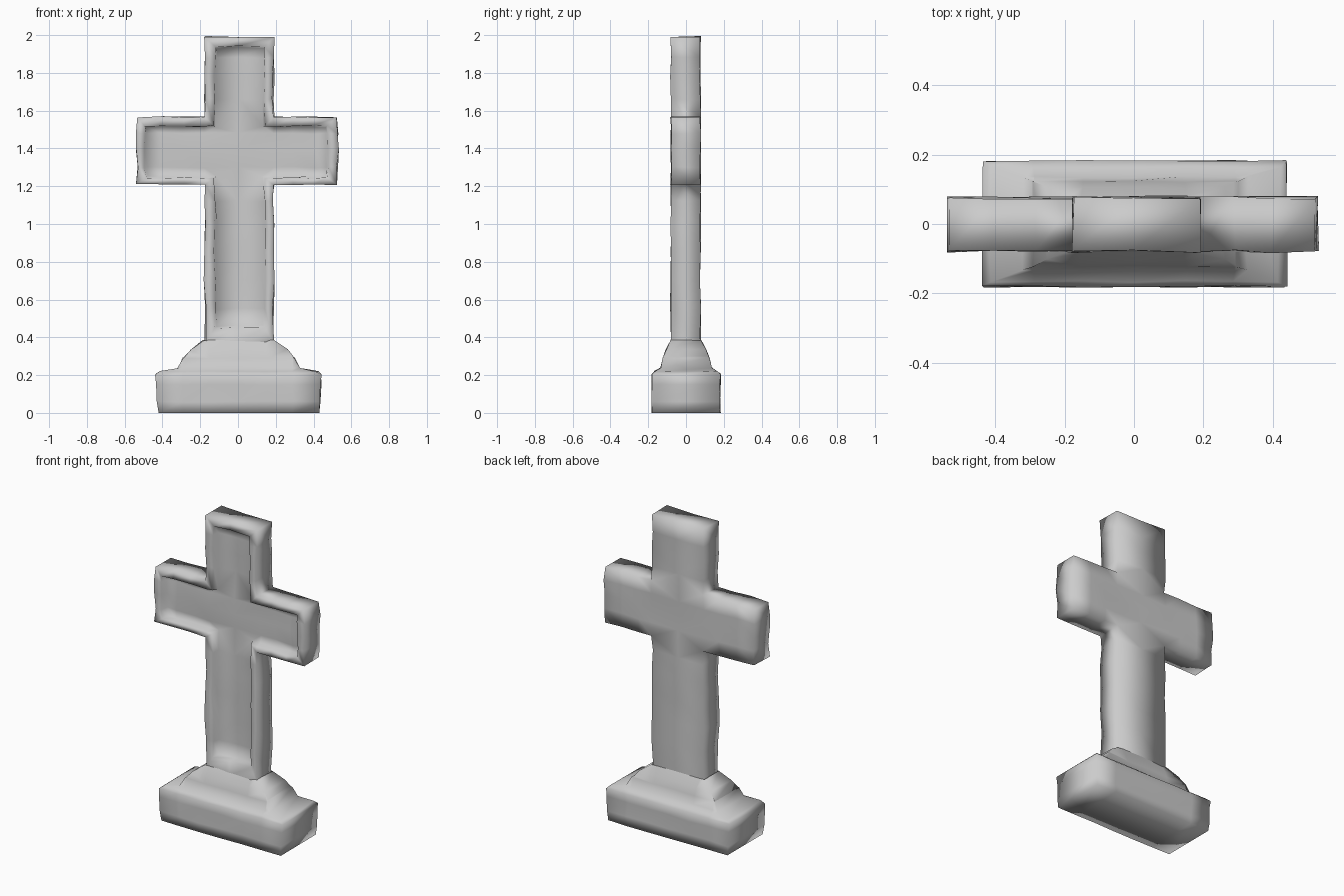
import bpy, bmesh, random
from mathutils import Vector

if "Cube" in bpy.data.objects:
    bpy.data.objects.remove(bpy.data.objects["Cube"])

random.seed(4)


def finish(bm, name, xs, zs, wear, open_z):
    # leave out the hidden face where cross and base join
    hidden = [f for f in bm.faces if all(abs(v.co.z - open_z) < 1e-4 for v in f.verts)]
    bmesh.ops.recalc_face_normals(bm, faces=bm.faces[:])
    bmesh.ops.delete(bm, geom=hidden, context='FACES_ONLY')
    # cut the surface into courses, then nudge the points for a hand-carved look
    for axis, cuts in ((Vector((1, 0, 0)), xs), (Vector((0, 0, 1)), zs)):
        for c in cuts:
            bmesh.ops.bisect_plane(bm, geom=bm.verts[:] + bm.edges[:] + bm.faces[:],
                                   plane_co=axis * c, plane_no=axis, dist=0.0005)
    for v in bm.verts:
        ground = v.co.z < 0.001
        v.co += Vector((random.uniform(-wear, wear), random.uniform(-wear, wear) * 0.7,
                        0 if ground else random.uniform(-wear, wear) * 0.6))
    bmesh.ops.triangulate(bm, faces=[f for f in bm.faces if len(f.verts) > 4])
    for f in bm.faces:
        f.smooth = True
    mesh = bpy.data.meshes.new(name)
    bm.to_mesh(mesh)
    bm.free()
    obj = bpy.data.objects.new(name, mesh)
    bpy.context.collection.objects.link(obj)
    return obj


def cross_outline(xl, xr, al, ar, z0, z1, z2, z3):
    return [(xl, z0), (xr, z0), (xr, z1), (ar, z1), (ar, z2), (xr, z2),
            (xr, z3), (xl, z3), (xl, z2), (al, z2), (al, z1), (xl, z1)]


def bridge(bm, a, b):
    n = len(a)
    for i in range(n):
        j = (i + 1) % n
        bm.faces.new((a[i], a[j], b[j], b[i]))


# cross: back outline, front outline, rim and sunken front panel
outer = cross_outline(-0.175, 0.187, -0.534, 0.528, 0.365, 1.21, 1.567, 1.992)
rim = cross_outline(-0.122, 0.14, -0.49, 0.474, 0.45, 1.245, 1.52, 1.94)
panel = cross_outline(-0.116, 0.134, -0.484, 0.468, 0.46, 1.251, 1.514, 1.934)
bm = bmesh.new()
loops = [[bm.verts.new((x, y, z)) for x, z in pts] for pts, y in
         ((outer, 0.076), (outer, -0.08), (rim, -0.077), (panel, -0.035))]
for a, b in zip(loops, loops[1:]):
    bridge(bm, a, b)
bm.faces.new(loops[0])
bm.faces.new(loops[-1])
finish(bm, "cross", (-0.41, -0.29, -0.175, 0.0, 0.187, 0.29, 0.40),
       (0.55, 0.70, 0.85, 1.0, 1.12, 1.30, 1.39, 1.48, 1.66, 1.78, 1.88), 0.007, 0.365)


def stepped_block(name, sections, xs, zs, wear):
    bm = bmesh.new()
    rings = [[bm.verts.new((sx * hx + 0.004, sy * hy, z))
              for sx, sy in ((-1, -1), (1, -1), (1, 1), (-1, 1))]
             for hx, hy, z in sections]
    for a, b in zip(rings, rings[1:]):
        bridge(bm, a, b)
    bm.faces.new(rings[0])
    bm.faces.new(rings[-1])
    return finish(bm, name, xs, zs, wear, sections[-1][2])


# plinth and the curved moulding in one carved piece
stepped_block("base", [(0.428, 0.181, 0.0), (0.438, 0.181, 0.205), (0.415, 0.165, 0.22),
                       (0.325, 0.135, 0.238), (0.295, 0.122, 0.29), (0.255, 0.105, 0.335),
                       (0.186, 0.078, 0.385)],
              (-0.29, -0.15, 0.0, 0.15, 0.29), (0.06, 0.15), 0.005)
